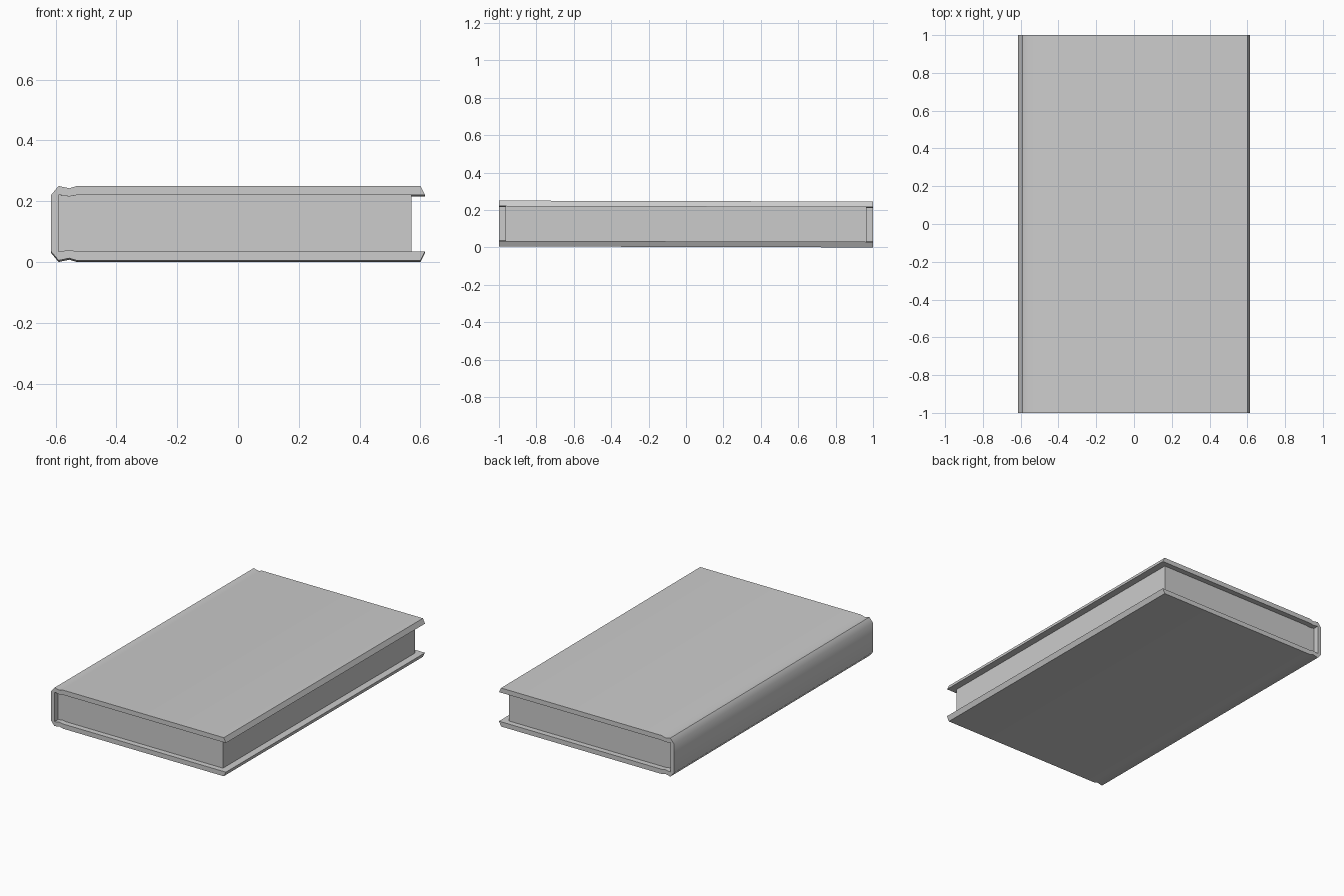
import bpy
import bmesh
import math

cube = bpy.data.objects.get("Cube")
if cube:
    bpy.data.objects.remove(cube, do_unlink=True)

TILT = 0.0025     # the closed book leans back very slightly
CENTRE_Z = 0.125

grey = bpy.data.materials.new("plain grey")
grey.use_nodes = True
grey.diffuse_color = (0.6, 0.6, 0.6, 1)
grey.node_tree.nodes["Principled BSDF"].inputs["Base Color"].default_value = (0.6, 0.6, 0.6, 1)


def extrude_profile(name, points, half_length):
    """Extrude a closed x-z outline along y, centred on the origin."""
    bm = bmesh.new()
    front = bm.faces.new([bm.verts.new((x, -half_length, z)) for x, z in points])
    result = bmesh.ops.extrude_face_region(bm, geom=[front], use_keep_orig=True)
    moved = [v for v in result["geom"] if isinstance(v, bmesh.types.BMVert)]
    bmesh.ops.translate(bm, verts=moved, vec=(0, 2 * half_length, 0))
    bmesh.ops.recalc_face_normals(bm, faces=bm.faces)
    mesh = bpy.data.meshes.new(name)
    bm.to_mesh(mesh)
    bm.free()
    mesh.materials.append(grey)
    obj = bpy.data.objects.new(name, mesh)
    bpy.context.collection.objects.link(obj)
    obj.location.z = CENTRE_Z
    obj.rotation_euler.x = -TILT
    return obj


def mirrored(points):
    """Continue an upper half outline through its reflection below."""
    return points + [(x, -z) for x, z in reversed(points)]


# Cover: outer outline from fore edge round the spine, then back inside
outer = [(0.615, 0.0925), (0.6, 0.1225), (-0.53, 0.1225),
         (-0.555, 0.115), (-0.59, 0.1225), (-0.615, 0.0925)]
inner = [(-0.59, 0.0935), (-0.555, 0.088), (-0.53, 0.0925)]
lower_inner = [(x, -z) for x, z in inner]
cover = extrude_profile("cover", mirrored(outer) + lower_inner[::-1] + inner, 1.0)

# Page block, set back from the cover on three sides
extrude_profile("pages", mirrored([(0.57, 0.0925), (-0.59, 0.0925)]), 0.965)

# Rounded shading along the spine, crisp fore edges
bpy.ops.object.select_all(action="DESELECT")
cover.select_set(True)
bpy.context.view_layer.objects.active = cover
bpy.ops.object.shade_smooth_by_angle(angle=math.radians(55))
